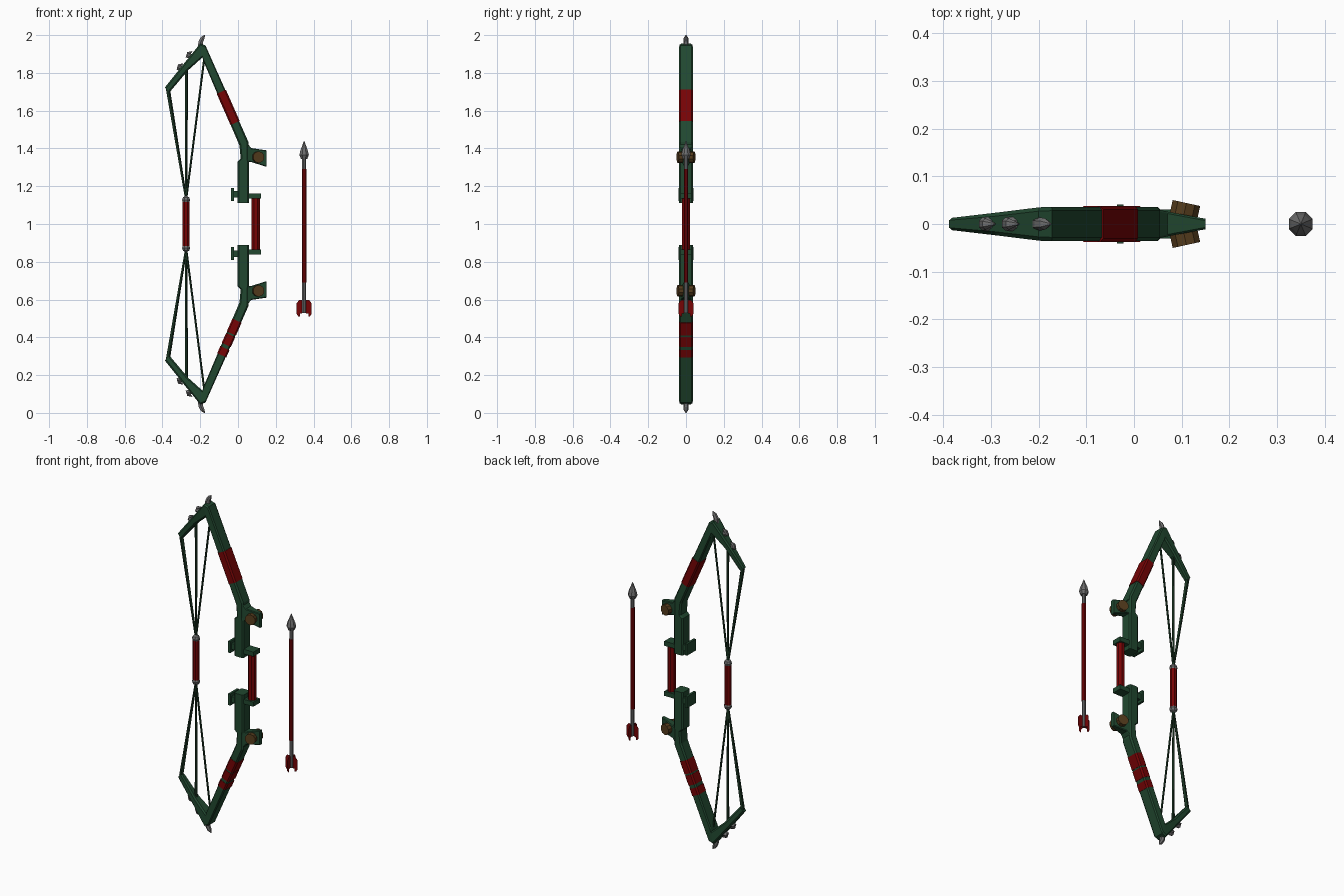
import bpy, bmesh, math
from mathutils import Vector

if "Cube" in bpy.data.objects:
    bpy.data.objects.remove(bpy.data.objects["Cube"])


def material(name, rgb):
    m = bpy.data.materials.new(name)
    m.diffuse_color = (*rgb, 1)
    m.use_nodes = True
    m.node_tree.nodes["Principled BSDF"].inputs["Base Color"].default_value = m.diffuse_color
    return m


GREEN = material("dark_green", (0.015, 0.064, 0.029))
RED = material("deep_red", (0.18, 0.001, 0.0015))
GREY = material("steel_grey", (0.16, 0.16, 0.16))
BROWN = material("bolt_brown", (0.09, 0.045, 0.012))
CORD = material("cord_green", (0.009, 0.032, 0.014))


def finish(name, bm, mat, s=1):
    """Make an object; s = -1 mirrors it about the plane z = 1."""
    for v in bm.verts:
        v.co.z = 1 + s * (v.co.z - 1)
    bmesh.ops.recalc_face_normals(bm, faces=bm.faces)
    me = bpy.data.meshes.new(name)
    bm.to_mesh(me)
    bm.free()
    me.materials.append(mat)
    ob = bpy.data.objects.new(name, me)
    bpy.context.collection.objects.link(ob)
    return ob


def skin(name, rings, mat, s=1):
    """Join successive rings of points into a capped solid (one ring: a flat plate)."""
    bm = bmesh.new()
    loops = [[bm.verts.new(p) for p in r] for r in rings]
    n = len(loops[0])
    for a, b in zip(loops, loops[1:]):
        for i in range(n):
            j = (i + 1) % n
            bm.faces.new((a[i], a[j], b[j], b[i]))
    bm.faces.new(loops[0])
    if len(loops) > 1:
        bm.faces.new(loops[-1])
    return finish(name, bm, mat, s)


def bar(name, stations, mat, s=1, c=0.008):
    """Loft chamfered rectangles: stations are (outer x, z, inner x, z, half depth)."""
    rings = []
    for ox, oz, ix, iz, h in stations:
        o, i = Vector((ox, 0, oz)), Vector((ix, 0, iz))
        d = (i - o).normalized() * min(c, (i - o).length * 0.3)
        k = h - min(c, h * 0.4)
        rings.append([p + Vector((0, y, 0)) for p, y in (
            (o, -k), (o + d, -h), (i - d, -h), (i, -k),
            (i, k), (i - d, h), (o + d, h), (o, k))])
    return skin(name, rings, mat, s)


def tube(name, pts, radii, sides, mat, s=1):
    """Tapered tube along a path."""
    pts = [Vector(p) for p in pts]
    rings = []
    for k, (p, r) in enumerate(zip(pts, radii)):
        d = (pts[min(k + 1, len(pts) - 1)] - pts[max(k - 1, 0)]).normalized()
        ref = Vector((0, 1, 0)) if abs(d.y) < 0.8 else Vector((0, 0, 1))
        u = d.cross(ref).normalized()
        w = d.cross(u)
        rings.append([p + (u * math.cos(a) + w * math.sin(a)) * r for a in
                      [math.tau * (i + 0.5) / sides for i in range(sides)]])
    return skin(name, rings, mat, s)


def box(name, x0, x1, h, z0, z1, mat, s=1):
    return skin(name, [[(x, -h, z0), (x, h, z0), (x, h, z1), (x, -h, z1)]
                       for x in (x0, x1)], mat, s)


def wrap(name, z0, z1, s):
    """Slightly raised red binding around the sloping limb."""
    n = Vector((0.912, 0, 0.412)) * 0.0265
    st = []
    for z in (z0, z1):
        c = Vector((0.033 - (z - 1.425) * 0.441, 0, z))
        o, i = c + n, c - n
        st.append((o.x, o.z, i.x, i.z, 0.038))
    bar(name, st, RED, s)


for s, side in ((1, "upper"), (-1, "lower")):
    # limb, from outer arm through the tip and elbow to the riser
    bar(side + "_arm", [(-0.388, 1.722, -0.36, 1.7, 0.013),
                        (-0.294, 1.84, -0.264, 1.814, 0.024),
                        (-0.2, 1.955, -0.188, 1.882, 0.035)], GREEN, s)
    bar(side + "_limb", [(-0.2, 1.955, -0.188, 1.882, 0.035),
                         (-0.172, 1.945, -0.182, 1.86, 0.036),
                         (0.055, 1.435, 0.008, 1.415, 0.036),
                         (0.055, 1.345, 0.014, 1.345, 0.036),
                         (0.058, 1.33, -0.003, 1.33, 0.036),
                         (0.058, 1.11, -0.003, 1.11, 0.036)], GREEN, s)
    # wedge flange with bolt heads on both faces
    bar(side + "_flange", [(0.035, 1.445, 0.035, 1.33, 0.034),
                           (0.07, 1.402, 0.07, 1.328, 0.026),
                           (0.15, 1.39, 0.15, 1.303, 0.011)], GREEN, s, 0.004)
    for f in (-1, 1):
        tube(side + "_bolt_head", [(0.103, f * 0.012, 1.354), (0.11, f * 0.044, 1.354)],
             [0.031, 0.031], 10, BROWN, s)
    # clamp behind the riser and bracket holding the grip
    box(side + "_clamp_web", -0.024, 0.0, 0.03, 1.14, 1.175, GREEN, s)
    box(side + "_clamp_plate", -0.036, -0.022, 0.041, 1.122, 1.19, GREEN, s)
    box(side + "_grip_bracket", 0.05, 0.122, 0.03, 1.135, 1.162, GREEN, s)
    # curved steel thorns
    for path in (((-0.2, 1.93), (-0.197, 1.965), (-0.187, 1.985), (-0.175, 2.0)),
                 ((-0.24, 1.885), (-0.27, 1.892), (-0.262, 1.902), (-0.242, 1.914)),
                 ((-0.288, 1.82), (-0.318, 1.827), (-0.311, 1.837), (-0.292, 1.849))):
        tube(side + "_thorn", [(x, 0, z) for x, z in path],
             [0.016, 0.014, 0.012, 0.002], 6, GREY, s)
    # cords fanning out from the draw handle
    for x, z, r in ((-0.372, 1.715, 0.012), (-0.273, 1.84, 0.009), (-0.18, 1.87, 0.006)):
        tube(side + "_cord", [(-0.275, 0, 1.13), (x, 0, z)], [0.006, r], 5, CORD, s)
    # round end knob of the draw handle
    steps = (-1.4, -0.7, 0, 0.7, 1.4)
    tube(side + "_draw_knob", [(-0.275, 0, 1.127 + 0.022 * math.sin(a)) for a in steps],
         [0.023 * math.cos(a) for a in steps], 8, GREY, s)

# red bindings
wrap("upper_wrap", 1.535, 1.7, 1)
for z0, z1 in ((0.305, 0.343), (0.36, 0.412), (0.42, 0.488)):
    wrap("lower_wrap", 2 - z0, 2 - z1, -1)

# grips
tube("front_grip", [(0.094, 0, 0.86), (0.094, 0, 1.14)], [0.023] * 2, 8, RED)
tube("draw_handle", [(-0.275, 0, 0.88), (-0.275, 0, 1.12)], [0.019] * 2, 8, RED)

# arrow
AX = 0.35
tube("arrow_shaft", [(AX, 0, 0.53), (AX, 0, 1.37)], [0.011] * 2, 8, GREY)
tube("arrow_binding", [(AX, 0, 0.69), (AX, 0, 1.29)], [0.0125] * 2, 8, RED)
tube("arrow_head", [(AX, 0, 1.345), (AX, 0, 1.365), (AX, 0, 1.39), (AX, 0, 1.44)],
     [0.018, 0.027, 0.021, 0.001], 8, GREY)
fin = [(0.0, 0.597), (0.027, 0.597), (0.04, 0.58), (0.04, 0.525),
       (0.03, 0.51), (0.022, 0.51), (0.022, 0.525), (0.0, 0.53)]
for q in range(4):
    cx, sy = math.cos(q * math.pi / 2), math.sin(q * math.pi / 2)
    skin("arrow_fin", [[(AX + r * cx, r * sy, z) for r, z in fin]], RED)
